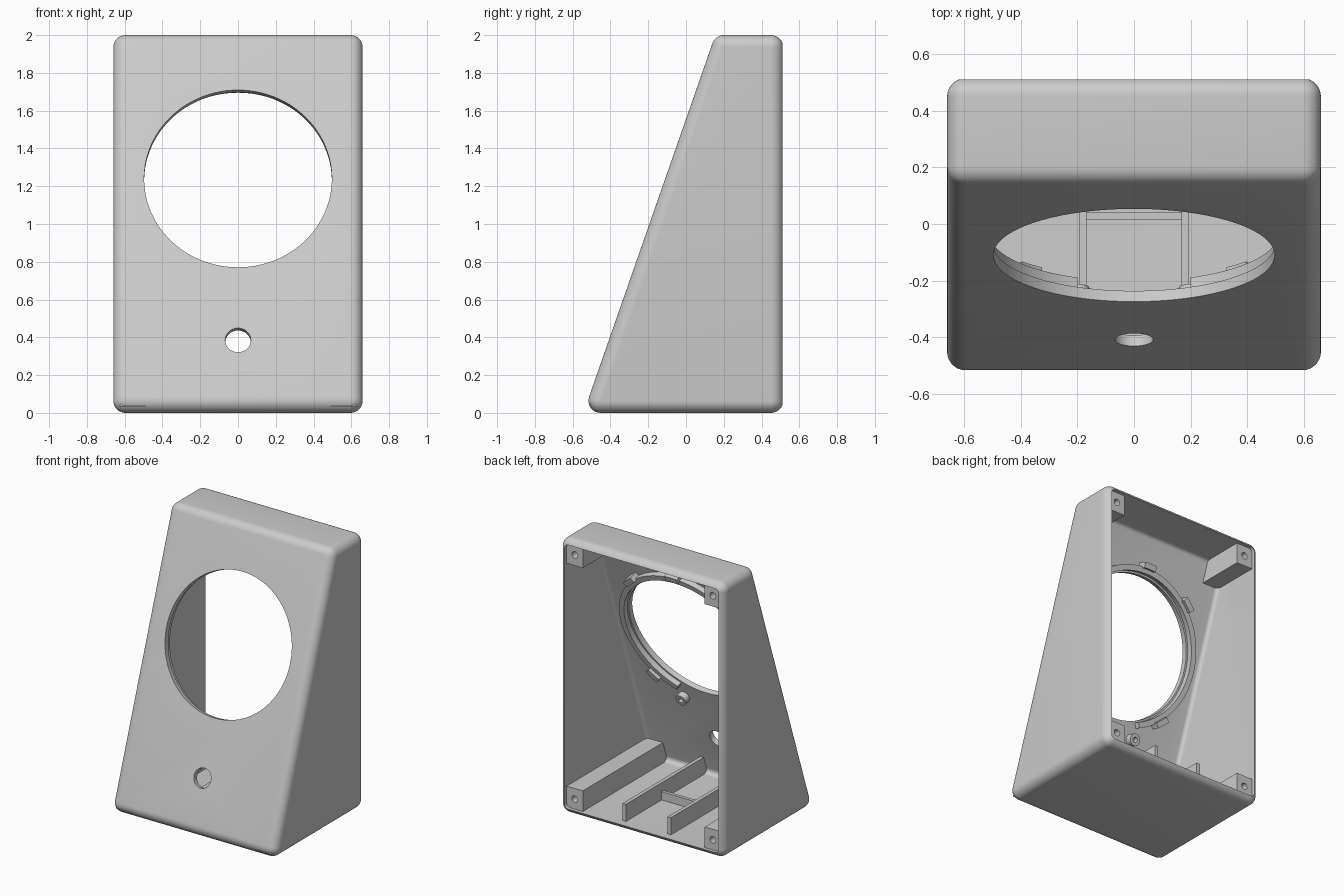
import bpy, bmesh, math
from mathutils import Matrix, Vector

if "Cube" in bpy.data.objects:
    bpy.data.objects.remove(bpy.data.objects["Cube"])

W, R, WALL = 0.66, 0.065, 0.04          # half width, edge radius, wall thickness
SLOPE = 0.349                           # lean of the front face (dy per dz)
grey = bpy.data.materials.new("light_grey")
grey.diffuse_color = (0.6, 0.6, 0.6, 1)
grey.use_nodes = True
grey.node_tree.nodes["Principled BSDF"].inputs["Base Color"].default_value = grey.diffuse_color


def front(z):
    return -0.543 + SLOPE * z


def make(name, bm):
    bmesh.ops.remove_doubles(bm, verts=bm.verts, dist=1e-5)
    bmesh.ops.recalc_face_normals(bm, faces=bm.faces)
    me = bpy.data.meshes.new(name)
    bm.to_mesh(me)
    bm.free()
    me.materials.append(grey)
    ob = bpy.data.objects.new(name, me)
    bpy.context.collection.objects.link(ob)
    return ob


def loft(name, loops):
    """Closed skin through equal-length loops with end caps."""
    bm = bmesh.new()
    rows = [[bm.verts.new(p) for p in lp] for lp in loops]
    n = len(rows[0])
    for a, b in zip(rows, rows[1:]):
        for i in range(n):
            bm.faces.new((a[i], a[(i + 1) % n], b[(i + 1) % n], b[i]))
    bm.faces.new(rows[0])
    bm.faces.new(rows[-1])
    return make(name, bm)


def inset(pts, d):
    """Counter-clockwise polygon moved inward; also gives edge normals per corner."""
    out = []
    for i, p in enumerate(pts):
        e1 = (p - pts[i - 1]).normalized()
        e2 = (pts[(i + 1) % len(pts)] - p).normalized()
        n1, n2 = Vector((e1.y, -e1.x)), Vector((e2.y, -e2.x))
        out.append((p - (n1 + n2) * d / (1 + n1.dot(n2)), n1, n2))
    return out


def rounded_prism(name, pts, half, r, steps=8):
    """Side profile in (y, z) spread along x with every edge rounded."""
    core = inset(pts, r)

    def loop(x, rho):
        res = []
        for c, n1, n2 in core:
            a = math.atan2(n1.y, n1.x)
            turn = n1.angle(n2)
            for k in range(steps + 1):
                t = a + turn * k / steps
                res.append((x, c.x + rho * math.cos(t), c.y + rho * math.sin(t)))
        return res
    ts = [math.pi / 2 * k / steps for k in range(steps)] + [math.pi / 2 * 0.999]
    right = [loop(half - r + r * math.sin(t), r * math.cos(t)) for t in ts]
    left = [[(-x, y, z) for x, y, z in lp] for lp in reversed(right)]
    return loft(name, left + right)


def prism(name, pts, x0, x1):
    return loft(name, [[(x, y, z) for y, z in pts] for x in (x0, x1)])


def on_front(z, x=0):
    """Frame on the sloped face: local x across, y up the slope, z outward."""
    u = Vector((0, SLOPE, 1)).normalized()
    n = Vector((1, 0, 0)).cross(u)
    m = Matrix((Vector((1, 0, 0)), u, n)).transposed().to_4x4()
    m.translation = (x, front(z), z)
    return m


def cylinder(name, m, r, d0, d1, seg=32):
    loops = [[m @ Vector((r * math.cos(2 * math.pi * k / seg),
                          r * math.sin(2 * math.pi * k / seg), d))
              for k in range(seg)] for d in (d0, d1)]
    return loft(name, loops)


def arc_block(name, m, r0, r1, a0, a1, d0, d1, seg):
    loops = []
    for k in range(seg + 1):
        t = math.radians(a0 + (a1 - a0) * k / seg)
        loops.append([m @ Vector((r * math.cos(t), r * math.sin(t), d))
                      for r, d in ((r0, d0), (r1, d0), (r1, d1), (r0, d1))])
    return loft(name, loops)


def cut(ob, *cutters):
    for c in cutters:
        mod = ob.modifiers.new("cut", 'BOOLEAN')
        mod.operation, mod.solver, mod.object = 'DIFFERENCE', 'EXACT', c
        bpy.context.view_layer.objects.active = ob
        bpy.ops.object.modifier_apply(modifier=mod.name)
    for c in cutters:
        bpy.data.objects.remove(c)


def smooth(ob):
    bpy.ops.object.select_all(action='DESELECT')
    ob.select_set(True)
    bpy.context.view_layer.objects.active = ob
    bpy.ops.object.shade_smooth_by_angle(angle=math.radians(30))


# Hollow housing, open at the back, with the large and small front holes
outer = [Vector(p) for p in ((front(0), 0), (0.515, 0), (0.515, 2), (front(2), 2))]
inner = [p for p, _, _ in inset(outer, WALL)]
inner[1].x = inner[2].x = 0.9
housing = rounded_prism("housing", outer, W, R)
dial, button = on_front(1.24), on_front(0.385)
cut(housing,
    rounded_prism("cavity_cutter", inner, W - WALL, 0.03),
    cylinder("dial_cutter", dial, 0.497, -0.2, 0.2, 96),
    cylinder("button_cutter", button, 0.068, -0.2, 0.2))
smooth(housing)

# Retaining ring behind the large hole, open at the bottom, with clips
smooth(arc_block("retaining_ring", dial, 0.51, 0.55, -67, 247, -0.035, -0.08, 72))
for a in (-48, 48, 90, 132, 228):
    arc_block("ring_clip", dial, 0.54, 0.58, a - 5, a + 5, -0.035, -0.105, 4)

for s in (-1, 1):
    # Screw bosses under the ring
    m = on_front(0.68, s * 0.2)
    boss = cylinder("screw_boss", m, 0.042, -0.035, -0.085, 24)
    cut(boss, cylinder("boss_cutter", m, 0.018, -0.05, -0.2, 16))
    smooth(boss)

    # Corner posts running from the sloped front to the back, with screw holes
    for z0, z1 in ((0.035, 0.19), (1.81, 1.965)):
        post = prism("corner_post", [(front(z0) + 0.02, z0), (0.485, z0),
                                     (0.485, z1), (front(z1) + 0.02, z1)],
                     s * 0.49, s * 0.625)
        hole = Matrix.Translation((s * 0.555, 0.485, (z0 + z1) / 2)) @ \
            Matrix.Rotation(math.pi / 2, 4, 'X')
        cut(post, cylinder("post_cutter", hole, 0.024, -0.1, 0.15, 20))
        smooth(post)

    # Long floor ribs
    prism("floor_rib", [(front(0.03) + 0.03, 0.03), (0.45, 0.03),
                        (0.45, 0.165), (front(0.165) + 0.02, 0.165)],
          s * 0.168, s * 0.195)

# Low cross rib between the floor ribs
prism("cross_rib", [(0.015, 0.03), (0.04, 0.03), (0.04, 0.1), (0.015, 0.1)], -0.175, 0.175)
